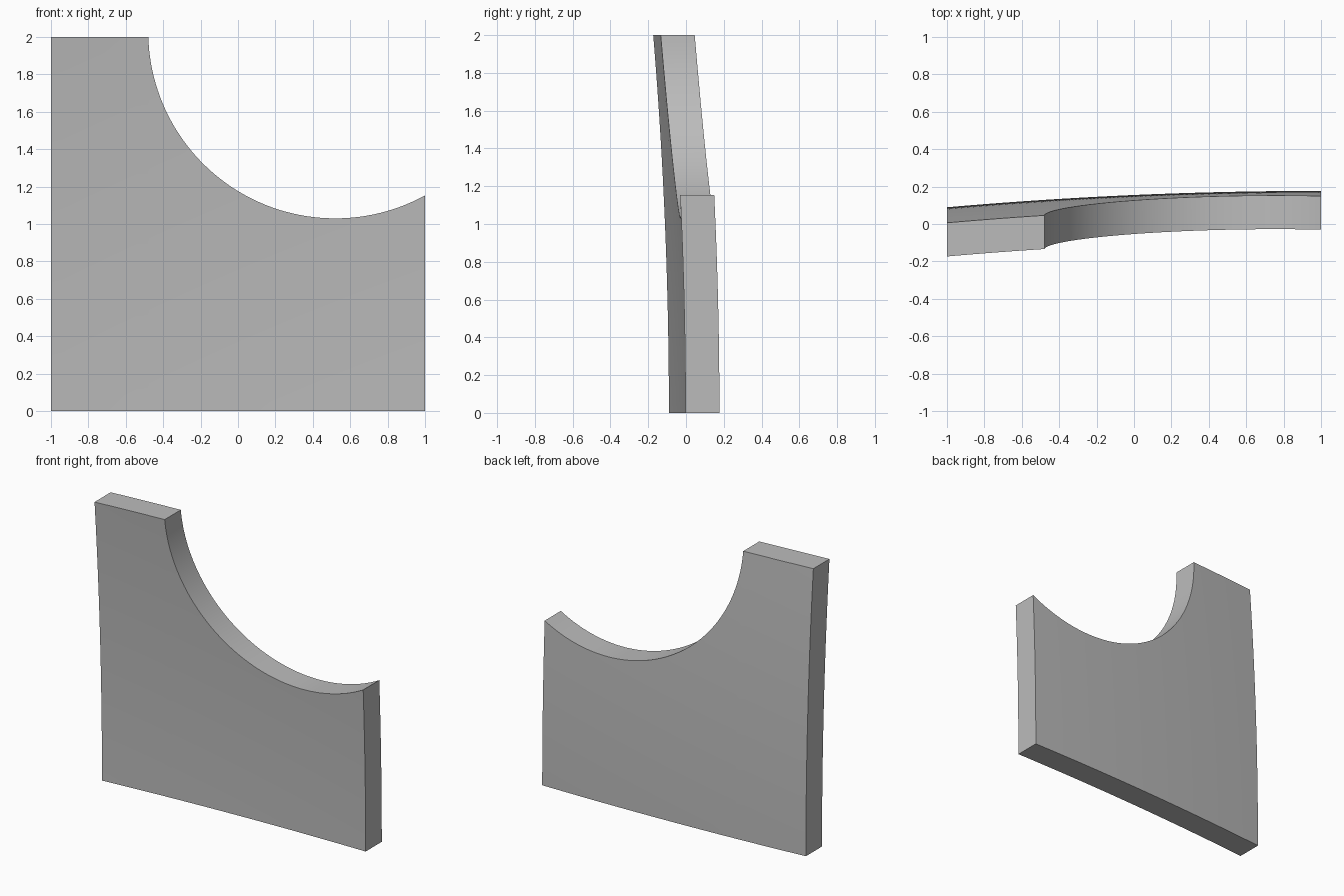
import bpy, bmesh, math

if "Cube" in bpy.data.objects:
    bpy.data.objects.remove(bpy.data.objects["Cube"], do_unlink=True)

THICKNESS = 0.18
HEIGHT = 2.0
CUT_X, CUT_Z, CUT_R = 0.52, 2.03, 1.0      # circular bite in the upper corner
ROWS, FLAT_COLS, ARC_COLS = 24, 8, 56


def front_y(x, z):
    """Gently domed face, furthest back at the lower left corner."""
    return -0.0875 * ((1 - x) / 2) ** 2 - 0.083 * (z / 2) ** 2 - 0.003


# Top outline: flat shoulder, then the circular cut
start = math.pi + math.asin((CUT_Z - HEIGHT) / CUT_R)
end = 2 * math.pi - math.acos((1 - CUT_X) / CUT_R)
shoulder_x = CUT_X + CUT_R * math.cos(start)
outline = [(-1 + (shoulder_x + 1) * i / FLAT_COLS, HEIGHT) for i in range(FLAT_COLS)]
for i in range(ARC_COLS + 1):
    a = start + (end - start) * i / ARC_COLS
    outline.append((CUT_X + CUT_R * math.cos(a), CUT_Z + CUT_R * math.sin(a)))

# Front skin as columns running from the ground up to the outline
bm = bmesh.new()
columns = []
for x, top in outline:
    heights = [top * r / ROWS for r in range(ROWS + 1)]
    columns.append([bm.verts.new((x, front_y(x, z), z)) for z in heights])
for a, b in zip(columns, columns[1:]):
    for r in range(ROWS):
        bm.faces.new((a[r], b[r], b[r + 1], a[r + 1]))

# Thicken straight back
skin = bm.faces[:]
result = bmesh.ops.extrude_face_region(bm, geom=skin, use_keep_orig=True)
moved = [g for g in result["geom"] if isinstance(g, bmesh.types.BMVert)]
bmesh.ops.translate(bm, verts=moved, vec=(0, THICKNESS, 0))
bmesh.ops.recalc_face_normals(bm, faces=bm.faces)

mesh = bpy.data.meshes.new("curved_panel")
bm.to_mesh(mesh)
bm.free()
panel = bpy.data.objects.new("curved_panel", mesh)
bpy.context.collection.objects.link(panel)

# Plain grey finish
grey = bpy.data.materials.new("plain_grey")
grey.use_nodes = True
colour = (0.5, 0.5, 0.5, 1)
grey.diffuse_color = colour
grey.node_tree.nodes["Principled BSDF"].inputs["Base Color"].default_value = colour
mesh.materials.append(grey)

bpy.ops.object.select_all(action="DESELECT")
panel.select_set(True)
bpy.context.view_layer.objects.active = panel
bpy.ops.object.shade_smooth_by_angle(angle=math.radians(30))
